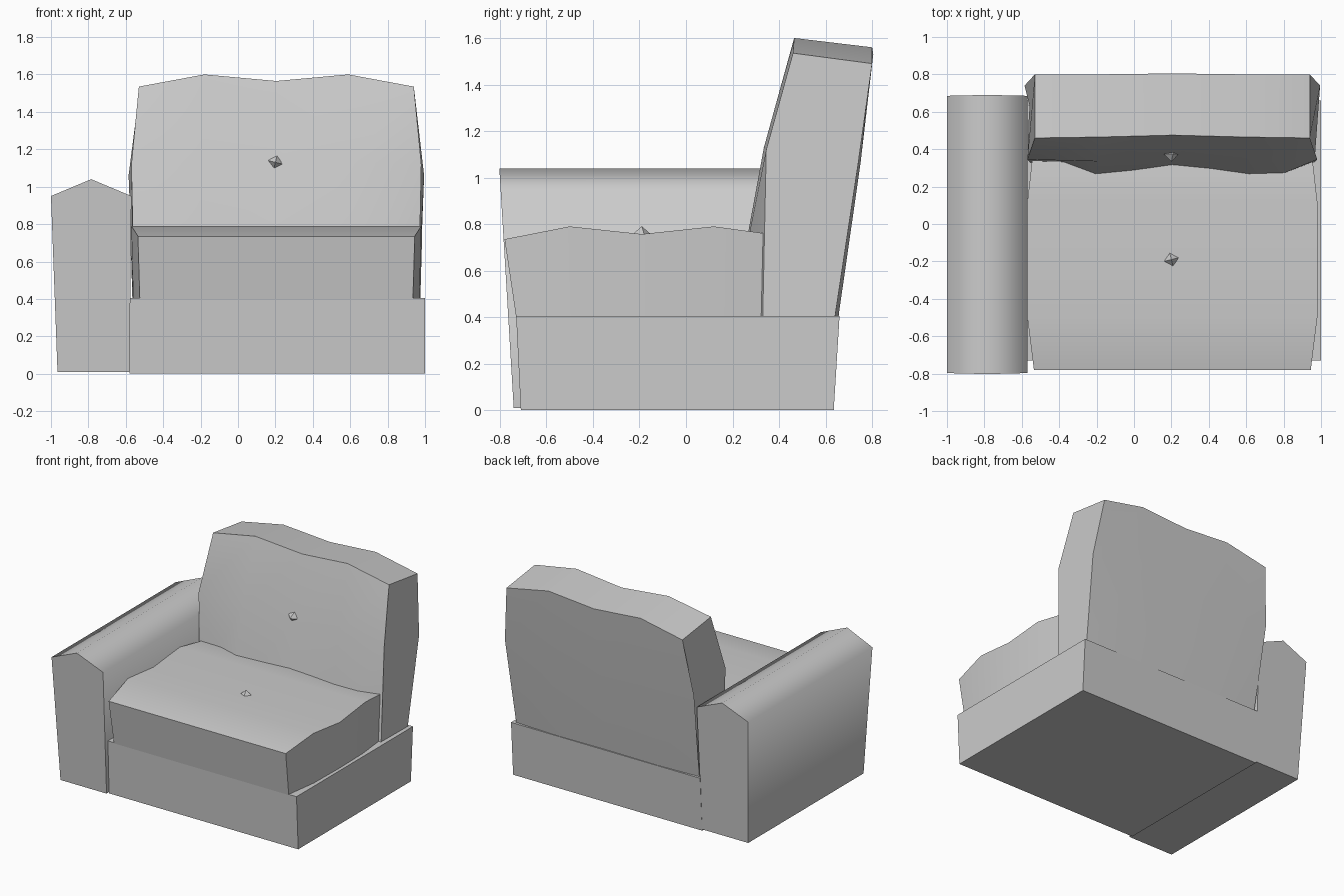
import bpy
import bmesh
import math

if "Cube" in bpy.data.objects:
    bpy.data.objects.remove(bpy.data.objects["Cube"], do_unlink=True)

fabric = bpy.data.materials.new("grey fabric")
fabric.use_nodes = True
GREY = (0.6, 0.6, 0.6, 1)
fabric.diffuse_color = GREY
fabric.node_tree.nodes["Principled BSDF"].inputs["Base Color"].default_value = GREY

MID = 0.205  # centre line of the cushions


def finish(name, bm, angle):
    bmesh.ops.recalc_face_normals(bm, faces=bm.faces[:])
    mesh = bpy.data.meshes.new(name)
    bm.to_mesh(mesh)
    bm.free()
    mesh.materials.append(fabric)
    obj = bpy.data.objects.new(name, mesh)
    bpy.context.collection.objects.link(obj)
    if angle:
        bpy.ops.object.select_all(action='DESELECT')
        obj.select_set(True)
        bpy.context.view_layer.objects.active = obj
        bpy.ops.object.shade_smooth_by_angle(angle=math.radians(angle))
    return obj


def loft(name, loops, angle=0):
    """Skin a row of matching loops and cap both ends."""
    bm = bmesh.new()
    rings = [[bm.verts.new(p) for p in loop] for loop in loops]
    n = len(rings[0])
    for a, b in zip(rings, rings[1:]):
        for i in range(n):
            j = (i + 1) % n
            bm.faces.new((a[i], a[j], b[j], b[i]))
    bm.faces.new(rings[0])
    bm.faces.new(rings[-1][::-1])
    return finish(name, bm, angle)


# Base: box flaring slightly towards the top
loft("base", [
    [(-0.58, f, z), (1, f, z), (1, b, z), (-0.58, b, z)]
    for z, f, b in ((0, -0.71, 0.635), (0.405, -0.73, 0.66))])

# Armrest: tapered slab with a ridged top
arm_profile = [(-0.965, 0.01), (-1, 0.95), (-0.785, 1.04), (-0.57, 0.95), (-0.58, 0.01)]
loft("armrest", [
    [(x, y + s * z, z) for x, z in arm_profile]
    for y, s in ((-0.74, -0.06), (0.635, 0.053))], 75)

# Seat cushion: sections from front to back (bottom y, top y, top z, half width)
seat_sections = [
    (-0.73, -0.78, 0.735, 0.74), (-0.48, -0.5, 0.79, 0.775), (-0.19, -0.19, 0.757, 0.78),
    (0.1, 0.12, 0.79, 0.775), (0.34, 0.34, 0.76, 0.75)]
loft("seat_cushion", [
    [(MID - w + 0.01, yb, 0.4), (MID - w, yt, z), (MID + w, yt, z), (MID + w - 0.01, yb, 0.4)]
    for yb, yt, z, w in seat_sections], 60)


# Back cushion: half sections, mirrored about its centre line
# each point is (offset from centre, y, z)
edge = [(0.76, 0.33, 0.4), (0.775, 0.345, 1.12), (0.735, 0.46, 1.535),
        (0.735, 0.8, 1.49), (0.79, 0.74, 1.06), (0.765, 0.64, 0.4)]
puff = [(0.42, 0.2, 0.4), (0.4, 0.335, 1.13), (0.385, 0.465, 1.6),
        (0.385, 0.8, 1.56), (0.4, 0.75, 1.06), (0.42, 0.655, 0.4)]
dip = [(0, 0.26, 0.4), (0, 0.375, 1.13), (0, 0.475, 1.565),
       (0, 0.805, 1.53), (0, 0.745, 1.06), (0, 0.65, 0.4)]
loft("back_cushion", [
    [(MID + side * u, y, z) for u, y, z in section]
    for section, side in ((edge, -1), (puff, -1), (dip, 1), (puff, 1), (edge, 1))], 62)

# Tufting buttons: small faceted diamonds
for name, place, tilt in (("seat_button", (0.2, -0.19, 0.755), (0, 0, 0.25)),
                          ("back_button", (0.2, 0.375, 1.13), (0, 0.25, 0))):
    bm = bmesh.new()
    for depth in (0.036, -0.036):
        tip = bm.verts.new((0, 0, depth))
        ring = [bm.verts.new((0.042 * math.cos(k * math.pi / 2),
                              0.042 * math.sin(k * math.pi / 2), 0)) for k in range(4)]
        for k in range(4):
            bm.faces.new((tip, ring[k], ring[(k + 1) % 4]))
    bmesh.ops.remove_doubles(bm, verts=bm.verts[:], dist=0.001)
    button = finish(name, bm, 0)
    button.location = place
    button.rotation_euler = tilt
